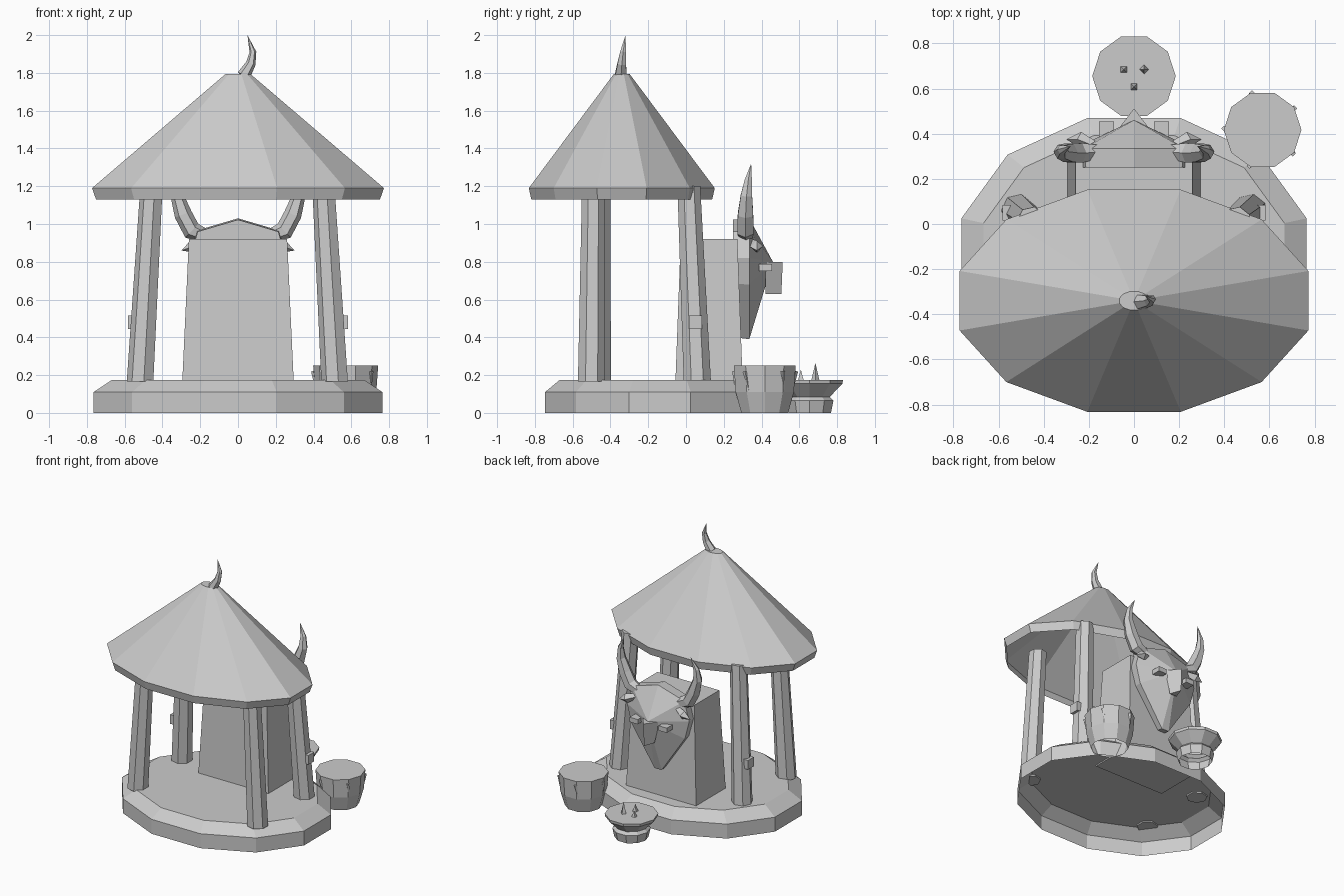
import bpy, bmesh, math
from mathutils import Vector

cube = bpy.data.objects.get("Cube")
if cube:
    bpy.data.objects.remove(cube, do_unlink=True)

stone = bpy.data.materials.new("stone grey")
stone.use_nodes = True
GREY = (0.6, 0.6, 0.6, 1)
stone.diffuse_color = GREY
stone.node_tree.nodes["Principled BSDF"].inputs["Base Color"].default_value = GREY


def finish(name, bm):
    bmesh.ops.recalc_face_normals(bm, faces=bm.faces)
    mesh = bpy.data.meshes.new(name)
    bm.to_mesh(mesh)
    bm.free()
    mesh.materials.append(stone)
    obj = bpy.data.objects.new(name, mesh)
    bpy.context.collection.objects.link(obj)
    return obj


def loft(name, rings, bottom=True, top=True):
    """Skin a list of equally long point rings; a one-point ring is a tip."""
    bm = bmesh.new()
    loops = [[bm.verts.new(p) for p in ring] for ring in rings]
    for a, b in zip(loops, loops[1:]):
        n = len(a)
        for i in range(n):
            j = (i + 1) % n
            if len(b) == 1:
                bm.faces.new((a[i], a[j], b[0]))
            else:
                bm.faces.new((a[i], a[j], b[j], b[i]))
    if bottom:
        bm.faces.new(loops[0])
    if top and len(loops[-1]) > 2:
        bm.faces.new(loops[-1])
    return finish(name, bm)


def ring(cx, cy, z, rx, ry, n, turn=0.5):
    angles = [math.tau * (i + turn) / n for i in range(n)]
    return [(cx + rx * math.cos(a), cy + ry * math.sin(a), z) for a in angles]


def lathe(name, cx, cy, profile, n, squash=1, turn=0.5, bottom=True):
    rings = [ring(cx, cy, z, r, r * squash, n, turn) for r, z in profile]
    return loft(name, rings, bottom)


def tube(name, path, radii, n=6):
    """Tapered tube along a path that ends in a point."""
    pts = [Vector(p) for p in path]
    rings = []
    for i, (p, r) in enumerate(zip(pts[:-1], radii)):
        d = (pts[i + 1] - pts[max(i - 1, 0)]).normalized()
        u = d.cross(Vector((0, 1, 0))).normalized()
        v = d.cross(u)
        angles = [math.tau * k / n for k in range(n)]
        rings.append([p + u * r * math.cos(a) + v * r * math.sin(a) for a in angles])
    rings.append([pts[-1]])
    return loft(name, rings)


def rect(cx, cy, z, hx, hy):
    return [(cx - hx, cy - hy, z), (cx + hx, cy - hy, z),
            (cx + hx, cy + hy, z), (cx - hx, cy + hy, z)]


def box(name, c, h):
    return loft(name, [rect(c[0], c[1], c[2] + s * h[2], h[0], h[1]) for s in (-1, 1)])


# Oval platform with a sloped shoulder, hollow underneath
lathe("platform", 0, -0.138, [(0.792, 0), (0.792, 0.11), (0.69, 0.175)], 12, 0.795, bottom=False)

# Oval conical roof, hollow underneath, with a curved finial
lathe("roof", 0, -0.34, [(0.778, 1.13), (0.8, 1.19), (0.067, 1.795)], 12, 0.637, bottom=False)
tube("roof_finial", [(0.03, -0.345, 1.785), (0.068, -0.34, 1.85), (0.079, -0.333, 1.91),
                     (0.05, -0.32, 2.0)], [0.036, 0.026, 0.018])

# Leaning pillars, the rear pair carrying small brackets
for side, label in ((1, "left"), (-1, "right")):
    front_y = -0.5 if side > 0 else -0.47
    for place, y0, y1 in (("front", front_y, front_y + 0.01), ("back", 0.06, 0.015)):
        loft(f"{place}_{label}_pillar", [ring(side * 0.515, y0, 0.165, 0.074, 0.074, 7),
                                         ring(side * 0.455, y1, 1.2, 0.062, 0.062, 7)])
    box(f"{label}_bracket", (side * 0.555, 0.05, 0.48), (0.027, 0.035, 0.035))

# Tapered block behind the head
loft("block", [rect(0, 0.122, 0.165, 0.295, 0.178), rect(0, 0.122, 0.92, 0.26, 0.15)])

# Faceted horned head: mirrored outline rising to a snout ridge
half = [(0.22, 0.965), (0.262, 0.82), (0.225, 0.68), (0.03, 0.39)]


def outline(y, s):
    pts = [(0, 1.03)] + half + [(-x, z) for x, z in reversed(half)]
    return [(x * s, y, 0.78 + (z - 0.78) * s) for x, z in pts]


loft("head", [outline(0.25, 0.97), outline(0.335, 1), [(0, 0.46, 0.80)]])
loft("snout", [[(-0.03, 0.42, 0.63), (0.03, 0.42, 0.63), (0, 0.505, 0.63)],
               [(-0.07, 0.42, 0.80), (0.07, 0.42, 0.80), (0, 0.512, 0.80)]])

for s, label in ((1, "left"), (-1, "right")):
    box(f"{label}_eye", (s * 0.122, 0.42, 0.77), (0.034, 0.034, 0.018))
    tube(f"{label}_ear", [(s * 0.18, 0.35, 0.9), (s * 0.24, 0.375, 0.88), (s * 0.3, 0.375, 0.86)],
         [0.02, 0.034], 4)
    tube(f"{label}_horn", [(s * 0.16, 0.32, 0.93), (s * 0.245, 0.315, 0.965), (s * 0.29, 0.315, 1.05),
                           (s * 0.322, 0.32, 1.15), (s * 0.318, 0.33, 1.23), (s * 0.28, 0.345, 1.32)],
         [0.035, 0.05, 0.047, 0.035, 0.022])

# Drum with slanted pegs around its wall
DX, DY = 0.57, 0.417
lathe("drum", DX, DY, [(0.13, 0), (0.162, 0.11), (0.172, 0.25)], 10, turn=0, bottom=False)
for i in range(5):
    a = math.radians(34 + 72 * i)
    foot, head_end = (Vector((DX + r * math.cos(a + t), DY + r * math.sin(a + t), z))
                      for r, t, z in ((0.156, 0.12, 0.1), (0.17, 0, 0.22)))
    tube(f"drum_peg_{i + 1}", [head_end, foot], [0.013], 4)

# Footed offering bowl with three small cones
BX, BY = 0, 0.655
lathe("bowl", BX, BY, [(0.118, 0), (0.132, 0.065), (0.112, 0.085), (0.182, 0.155), (0.185, 0.175)],
      10, turn=0, bottom=False)
for i, (x, y, z) in enumerate([(-0.045, 0.685, 0.22), (0.045, 0.685, 0.265), (0, 0.608, 0.23)]):
    loft(f"offering_{i + 1}", [ring(x, y, 0.17, 0.022, 0.022, 4, 0.5 * (i % 2 + 1)), [(x, y, z)]])
